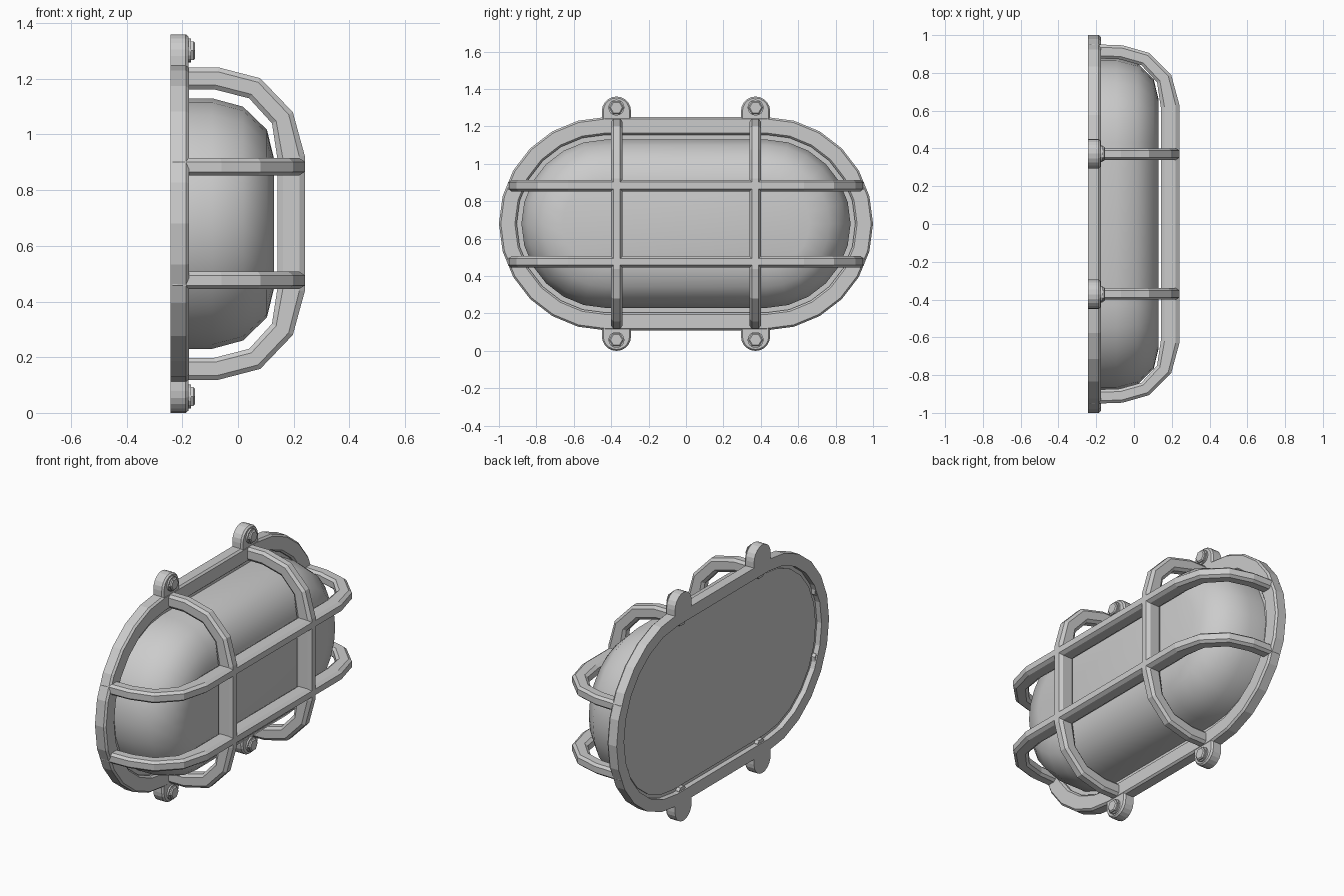
import bpy, bmesh
from math import sin, cos, pi, radians

if "Cube" in bpy.data.objects:
    bpy.data.objects.remove(bpy.data.objects["Cube"])

ZC = 0.68      # centre height of the lamp
YC = 0.43      # centre of each rounded end


def stadium(r, n=12):
    """Stadium outline in (y, z): two half circles joined by straights."""
    pts = []
    for side, start in ((1, -pi / 2), (-1, pi / 2)):
        for i in range(n + 1):
            a = start + pi * i / n
            pts.append((side * YC + r * cos(a), ZC + r * sin(a)))
    return pts


def circle(y, z, r, n):
    return [(y + r * cos(2 * pi * i / n), z + r * sin(2 * pi * i / n)) for i in range(n)]


def loft(name, sections, closed=False, smooth=0):
    """Join a list of 3D loops into one solid; closed makes a ring."""
    bm = bmesh.new()
    loops = [[bm.verts.new(p) for p in s] for s in sections]
    n = len(loops[0])
    pairs = list(zip(loops, loops[1:]))
    if closed:
        pairs.append((loops[-1], loops[0]))
    else:
        bm.faces.new(loops[0])
        bm.faces.new(loops[-1])
    for a, b in pairs:
        for i in range(n):
            j = (i + 1) % n
            bm.faces.new((a[i], a[j], b[j], b[i]))
    bmesh.ops.recalc_face_normals(bm, faces=bm.faces)
    mesh = bpy.data.meshes.new(name)
    bm.to_mesh(mesh)
    bm.free()
    ob = bpy.data.objects.new(name, mesh)
    bpy.context.collection.objects.link(ob)
    if smooth:
        bpy.ops.object.select_all(action='DESELECT')
        bpy.context.view_layer.objects.active = ob
        ob.select_set(True)
        bpy.ops.object.shade_smooth_by_angle(angle=radians(smooth))
    return ob


def at_x(x, outline):
    return [(x, y, z) for y, z in outline]


# Base ring with chamfered front edges and a stepped back
ring = [(-.243, .57), (-.187, .57), (-.176, .56), (-.176, .485),
        (-.187, .475), (-.212, .475), (-.212, .50), (-.243, .50)]
loft("base_ring", [at_x(x, stadium(r)) for x, r in ring], closed=True)

# Recessed back plate
loft("back_plate", [at_x(x, stadium(.48)) for x in (-.218, -.2)])

# Glass dome with a flat front
dome = [(-.21, .45), (-.093, .45), (.018, .42), (.104, .337), (.13, .23)]
loft("glass_dome", [at_x(x, stadium(r)) for x, r in dome], smooth=45)

# Guard ribs: outer and inner path points as (x, distance from centre)
V_OUT = [(-.235, .561), (-.07, .561), (.08, .522), (.197, .40), (.24, .243)]
V_IN = [(-.235, .482), (-.085, .482), (.04, .45), (.122, .36), (.142, .23)]
H_OUT = [(-.235, .952), (-.06, .946), (.08, .906), (.197, .79), (.24, .632)]
H_IN = [(-.235, .878), (-.075, .872), (.04, .84), (.122, .75), (.142, .617)]
# Chamfered bar section: (sideways offset, fraction from outer to inner)
BAR = [(-.018, 0), (.018, 0), (.031, .2), (.031, .8),
       (.018, 1), (-.018, 1), (-.031, .8), (-.031, .2)]


def rib(name, outer, inner, place):
    path = [(o, i, 1) for o, i in zip(outer, inner)]
    path += [(o, i, -1) for o, i, _ in reversed(path)]
    loft(name, [[place(o[0] + (i[0] - o[0]) * t, side * (o[1] + (i[1] - o[1]) * t), s)
                 for s, t in BAR] for o, i, side in path])


for k, s in (("a", -1), ("b", 1)):
    rib("vertical_rib_" + k, V_OUT, V_IN,
        lambda x, d, w: (x, s * .37 + w, ZC + d))
    rib("horizontal_rib_" + k, H_OUT, H_IN,
        lambda x, d, w: (x, d, ZC + s * .204 + w))


# Mounting lugs, each with a washer and hex bolt
def lug_outline(y, s, r):
    pts = [(y + r * cos(pi * i / 10), ZC + s * (.602 + r * sin(pi * i / 10))) for i in range(11)]
    return pts + [(y - r, ZC + s * .53), (y + r, ZC + s * .53)]


for sy in (-1, 1):
    for sz in (-1, 1):
        y, z = sy * .372, ZC + sz * .621
        tag = ("left" if sy < 0 else "right") + ("_lower" if sz < 0 else "_upper")
        loft("lug_" + tag, [at_x(x, lug_outline(y, sz, r)) for x, r in
                            ((-.243, .078), (-.188, .078), (-.178, .07))])
        loft("washer_" + tag, [at_x(x, circle(y, z, .043, 16)) for x in (-.185, -.168)])
        loft("bolt_" + tag, [at_x(x, circle(y, z, r, 6)) for x, r in
                             ((-.18, .039), (-.16, .039), (-.154, .032))])
